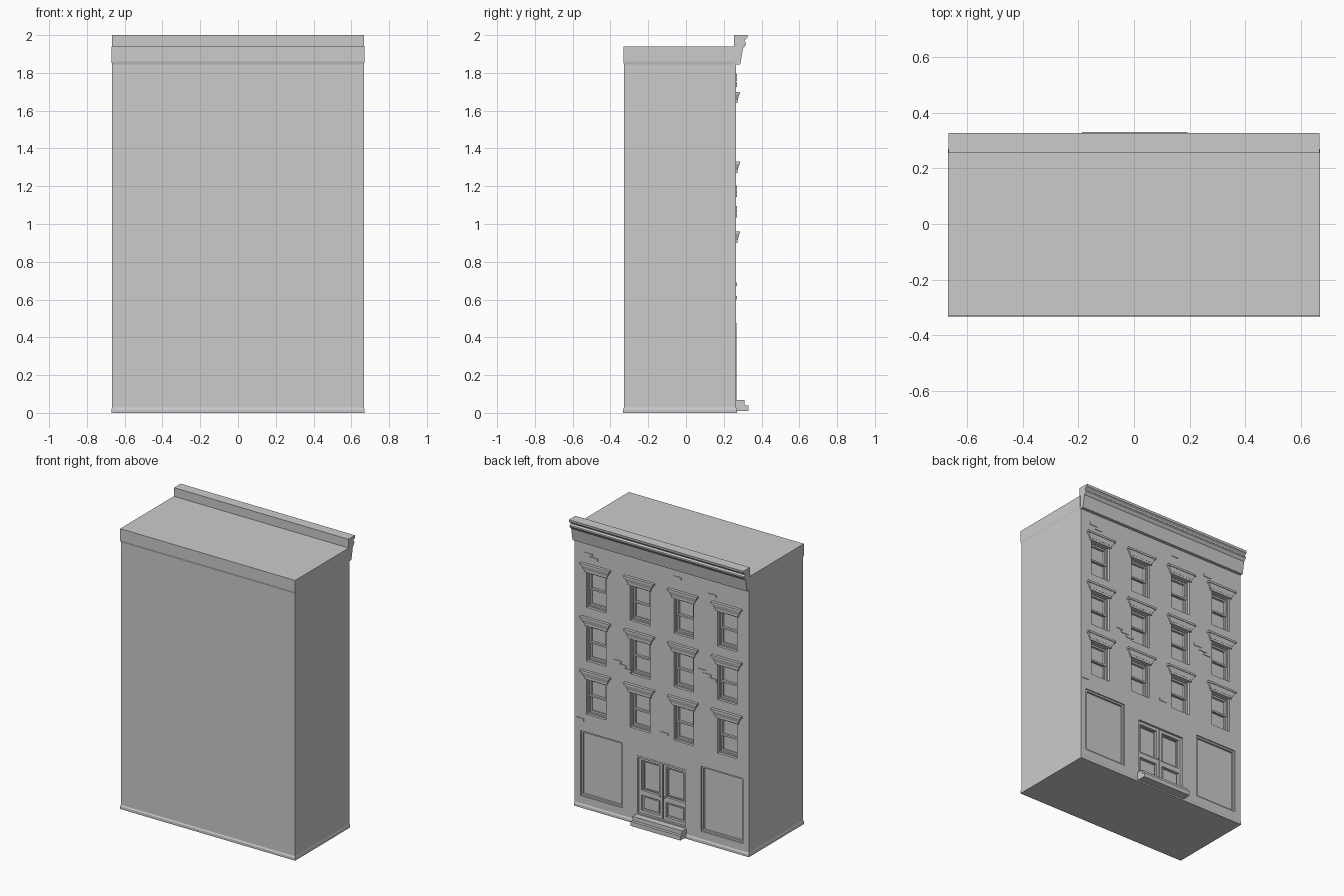
import bpy, bmesh

if "Cube" in bpy.data.objects:
    bpy.data.objects.remove(bpy.data.objects["Cube"])

WALL = 0.265                      # facade plane, facing +y
COLS = (-0.503, -0.167, 0.167, 0.503)
ROWS = (0.655, 1.025, 1.395)      # window sill heights
WIN_W, WIN_H = 0.15, 0.245


def add_taper(bm, bottom, top, z0, z1):
    """Solid between two rectangles (x0, x1, y0, y1) at heights z0 and z1."""
    vs = []
    for (x0, x1, y0, y1), z in ((bottom, z0), (top, z1)):
        vs += [bm.verts.new((x, y, z)) for x, y in ((x0, y0), (x1, y0), (x1, y1), (x0, y1))]
    bm.faces.new(vs[3::-1])
    bm.faces.new(vs[4:])
    for i in range(4):
        j = (i + 1) % 4
        bm.faces.new((vs[i], vs[j], vs[j + 4], vs[i + 4]))


def add_box(bm, x0, x1, y0, y1, z0, z1):
    r = (x0, x1, y0, y1)
    add_taper(bm, r, r, z0, z1)


def add_frame(bm, x0, x1, z0, z1, y0, y1, w):
    """Rectangular border of width w in the facade plane."""
    add_box(bm, x0, x0 + w, y0, y1, z0, z1)
    add_box(bm, x1 - w, x1, y0, y1, z0, z1)
    add_box(bm, x0 + w, x1 - w, y0, y1, z0, z0 + w)
    add_box(bm, x0 + w, x1 - w, y0, y1, z1 - w, z1)


def add_profile(bm, points, x0, x1):
    """Extrude a (y, z) outline along x."""
    a = [bm.verts.new((x0, y, z)) for y, z in points]
    b = [bm.verts.new((x1, y, z)) for y, z in points]
    n = len(points)
    bm.faces.new(a)
    bm.faces.new(b[::-1])
    for i in range(n):
        j = (i + 1) % n
        bm.faces.new((a[i], b[i], b[j], a[j]))


def finish(bm, name):
    bmesh.ops.recalc_face_normals(bm, faces=bm.faces)
    me = bpy.data.meshes.new(name)
    bm.to_mesh(me)
    bm.free()
    ob = bpy.data.objects.new(name, me)
    bpy.context.collection.objects.link(ob)
    return ob


# Main block with openings cut into the facade
bm = bmesh.new()
add_box(bm, -0.667, 0.667, -0.328, WALL, 0, 1.935)
body = finish(bm, "building_block")

bm = bmesh.new()
for x in COLS:
    for z in ROWS:
        add_box(bm, x - WIN_W / 2, x + WIN_W / 2, WALL - 0.04, 0.4, z, z + WIN_H)
for s in (-1, 1):
    xa, xb = sorted((s * 0.302, s * 0.622))
    add_box(bm, xa, xb, WALL - 0.022, 0.4, 0.08, 0.53)
add_box(bm, -0.195, 0.195, WALL - 0.03, 0.4, 0.065, 0.475)
cutter = finish(bm, "opening_cutter")
cutter.hide_render = True

mod = body.modifiers.new("openings", 'BOOLEAN')
mod.operation = 'DIFFERENCE'
mod.solver = 'EXACT'
mod.object = cutter
bpy.context.view_layer.objects.active = body
bpy.ops.object.modifier_apply(modifier=mod.name)
bpy.data.objects.remove(cutter)

# Roof slab and base course
bm = bmesh.new()
add_taper(bm, (-0.667, 0.667, -0.328, 0.262), (-0.67, 0.67, -0.332, 0.262), 1.845, 1.86)
add_box(bm, -0.67, 0.67, -0.332, 0.262, 1.86, 1.94)
finish(bm, "roof_band")
bm = bmesh.new()
add_box(bm, -0.67, 0.67, -0.333, 0.27, 0, 0.018)
add_taper(bm, (-0.67, 0.67, -0.333, 0.27), (-0.667, 0.667, -0.328, WALL), 0.018, 0.028)
finish(bm, "base_course")

# Moulded cornice
bm = bmesh.new()
add_profile(bm, [(0.255, 2.0), (0.327, 2.0), (0.325, 1.984), (0.312, 1.975),
                 (0.308, 1.968), (0.318, 1.96), (0.318, 1.95), (0.308, 1.936),
                 (0.302, 1.93), (0.29, 1.862), (0.287, 1.845), (0.255, 1.845)],
            -0.668, 0.668)
finish(bm, "cornice")

# Sash windows and flared hoods
sash, hood = bmesh.new(), bmesh.new()
back = WALL - 0.045
for x in COLS:
    for z in ROWS:
        x0, x1, top = x - WIN_W / 2, x + WIN_W / 2, z + WIN_H
        mid = z + WIN_H / 2
        add_frame(sash, x0, x1, z, top, back, WALL - 0.018, 0.008)
        add_frame(sash, x0 + 0.008, x1 - 0.008, mid - 0.006, top - 0.008, back, WALL - 0.024, 0.012)
        add_frame(sash, x0 + 0.008, x1 - 0.008, z + 0.008, mid + 0.004, back, WALL - 0.032, 0.012)
        y = WALL - 0.003
        low = (x - 0.088, x + 0.088, y, WALL + 0.008)
        neck = (x - 0.092, x + 0.092, y, WALL + 0.009)
        flare = (x - 0.108, x + 0.108, y, WALL + 0.016)
        cap = (x - 0.114, x + 0.114, y, WALL + 0.02)
        add_taper(hood, low, low, top, top + 0.015)
        add_taper(hood, neck, flare, top + 0.015, top + 0.046)
        add_taper(hood, cap, cap, top + 0.046, top + 0.06)
finish(sash, "window_sashes")
finish(hood, "window_hoods")

# Shop window frames
bm = bmesh.new()
for s in (-1, 1):
    xa, xb = sorted((s * 0.302, s * 0.622))
    add_frame(bm, xa, xb, 0.08, 0.53, WALL - 0.025, WALL - 0.008, 0.012)
finish(bm, "shop_window_frames")

# Double door: casing, leaves with upper and lower panels, handles
bm = bmesh.new()
add_frame(bm, -0.195, 0.195, 0.065, 0.475, WALL - 0.032, WALL + 0.002, 0.012)
for s in (-1, 1):
    xa, xb = sorted((s * 0.003, s * 0.183))
    add_frame(bm, xa, xb, 0.077, 0.463, WALL - 0.032, WALL - 0.013, 0.02)
    add_box(bm, xa + 0.02, xb - 0.02, WALL - 0.032, WALL - 0.013, 0.2, 0.235)
    add_frame(bm, xa + 0.026, xb - 0.026, 0.241, 0.437, WALL - 0.032, WALL - 0.021, 0.006)
    add_box(bm, xa + 0.032, xb - 0.032, WALL - 0.032, WALL - 0.02, 0.11, 0.188)
finish(bm, "double_door")

for s, side in ((-1, "left"), (1, "right")):
    bpy.ops.mesh.primitive_uv_sphere_add(segments=10, ring_count=6, radius=0.006,
                                         location=(s * 0.016, WALL - 0.006, 0.235))
    bpy.context.object.name = side + "_door_knob"

# Entrance steps
bm = bmesh.new()
add_profile(bm, [(0.26, 0.01), (0.331, 0.01), (0.331, 0.04), (0.31, 0.04),
                 (0.31, 0.068), (0.26, 0.068)], -0.188, 0.192)
finish(bm, "entrance_steps")

# Exposed brick patches: (x, z, courses), each course stepping sideways
bm = bmesh.new()
for x, z, n in ((0.56, 1.765, 2), (-0.12, 1.785, 1), (-0.39, 1.735, 1), (0.34, 1.085, 3),
                (-0.31, 1.195, 3), (0.625, 0.61, 1), (-0.02, 0.68, 1)):
    for i in range(n):
        cx, cz = x - i * 0.04, z - i * 0.021
        add_box(bm, cx - 0.03, cx + 0.03, WALL - 0.003, WALL + 0.004, cz - 0.009, cz + 0.009)
finish(bm, "brick_patches")
